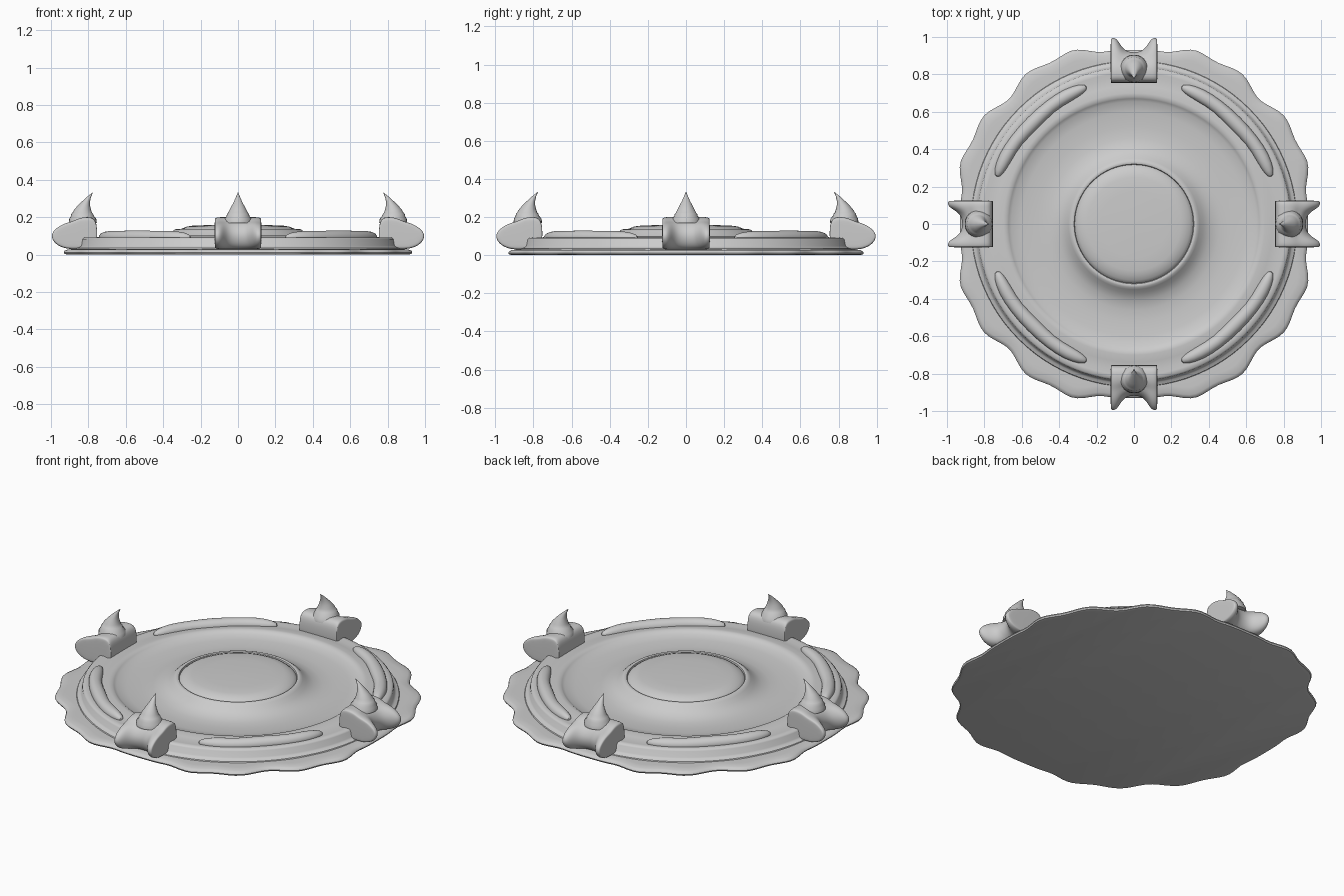
import bpy, bmesh
from math import sin, cos, pi, radians, degrees

if "Cube" in bpy.data.objects:
    bpy.data.objects.remove(bpy.data.objects["Cube"])


def loft(name, rings, caps=True, closed=False, angle=40, subdiv=0):
    """Skin a list of equal-length point rings into one object."""
    bm = bmesh.new()
    rows = [[bm.verts.new(p) for p in ring] for ring in rings]
    n = len(rows[0])
    pairs = list(zip(rows, rows[1:]))
    if closed:
        pairs.append((rows[-1], rows[0]))
    for a, b in pairs:
        for i in range(n):
            j = (i + 1) % n
            bm.faces.new((a[i], a[j], b[j], b[i]))
    if caps:
        bm.faces.new(rows[0])
        bm.faces.new(rows[-1])
    bmesh.ops.recalc_face_normals(bm, faces=bm.faces[:])
    me = bpy.data.meshes.new(name)
    bm.to_mesh(me)
    bm.free()
    ob = bpy.data.objects.new(name, me)
    bpy.context.collection.objects.link(ob)
    if subdiv:
        m = ob.modifiers.new("smooth", "SUBSURF")
        m.levels = m.render_levels = subdiv
    bpy.ops.object.select_all(action="DESELECT")
    ob.select_set(True)
    bpy.context.view_layer.objects.active = ob
    bpy.ops.object.shade_smooth_by_angle(angle=radians(angle))
    return ob


def lathe(name, profile, n=96):
    return loft(name, [[(r * cos(2 * pi * i / n), r * sin(2 * pi * i / n), z)
                        for i in range(n)] for r, z in profile])


# Irregular scalloped base slab: outline radius by angle within one octant
KEYS = [(0, .93), (10, .935), (20, .985), (27, .972), (35, .99), (45, .945)]


def outline(deg):
    d = deg % 90
    d = min(d, 90 - d)
    for (a, ra), (b, rb) in zip(KEYS, KEYS[1:]):
        if d <= b:
            t = (d - a) / (b - a)
            t = t * t * (3 - 2 * t)
            return ra + (rb - ra) * t


rings = []
for inset, z in [(.02, 0), (.004, .004), (0, .012), (.004, .02), (.02, .027), (.06, .03), (.13, .028)]:
    rings.append([((outline(k * 2) - inset) * cos(radians(k * 2)),
                   (outline(k * 2) - inset) * sin(radians(k * 2)), z) for k in range(180)])
loft("base_slab", rings)

# Stepped dish with raised rim and central mound
lathe("dish", [(.88, .015), (.87, .034), (.855, .04), (.846, .048), (.84, .082), (.832, .09),
               (.81, .092), (.785, .088), (.74, .096), (.70, .101), (.68, .10), (.67, .093),
               (.655, .084), (.60, .076), (.52, .071), (.46, .073), (.41, .083), (.37, .105),
               (.35, .125), (.338, .134), (.328, .137), (.32, .134), (.316, .12)])

# Domed lens in the centre
lathe("centre_lens", [(.325, .11), (.315, .128), (.30, .139), (.275, .149), (.25, .154),
                      (.18, .157), (.09, .159), (.01, .16)])


def place(ob, k):
    ob.rotation_euler.z = k * pi / 2


# Four lumpy curved ridges lying on the rim, on the diagonals
STOPS = [(19, .010), (21, .028), (27, .040), (35, .036), (45, .044),
         (55, .036), (63, .040), (69, .028), (71, .010)]
for k in range(4):
    rings = []
    for deg, w in STOPS:
        a = radians(deg)
        r0 = .775 if abs(deg - 45) > 5 else .765
        rings.append([((r0 + w * cos(t)) * cos(a), (r0 + w * cos(t)) * sin(a), .092 + w * .95 * sin(t))
                      for t in [2 * pi * i / 12 for i in range(12)]])
    place(loft(f"rim_ridge_{k + 1}", rings, subdiv=1), k)

# Four clamps: side profile swept across the width, hollowed in the middle to leave two prongs
PROFILE = [(.757, .04), (.752, .11), (.757, .185), (.79, .203), (.85, .197), (.885, .177),
           (.94, .165), (.99, .13), (1.003, .095), (.98, .055), (.925, .028), (.84, .03)]
SECTIONS = [(-.125, .93, .84), (-.122, .97, .95), (-.105, 1, 1), (-.085, .9, 1), (-.055, .55, 1),
            (0, .47, 1), (.055, .55, 1), (.085, .9, 1), (.105, 1, 1), (.122, .97, .95), (.125, .93, .84)]
# Curved spike on each clamp: radial centre, height, radius
SPIKE = [(.83, .17, .075), (.83, .192, .072), (.832, .205, .062), (.833, .218, .058),
         (.833, .222, .053), (.831, .24, .045), (.824, .262, .033), (.812, .285, .021),
         (.797, .308, .011), (.776, .332, .001)]
for k in range(4):
    rings = []
    for y, reach, tall in SECTIONS:
        ring = []
        for r, z in PROFILE:
            if r > .84:
                r = .84 + (r - .84) * reach
            ring.append((r, y, .105 + (z - .105) * tall))
        rings.append(ring)
    place(loft(f"clamp_{k + 1}", rings, angle=60, subdiv=2), k)
    rings = [[(c + w * cos(2 * pi * i / 24), w * sin(2 * pi * i / 24), z) for i in range(24)]
             for c, z, w in SPIKE]
    place(loft(f"clamp_spike_{k + 1}", rings), k)
